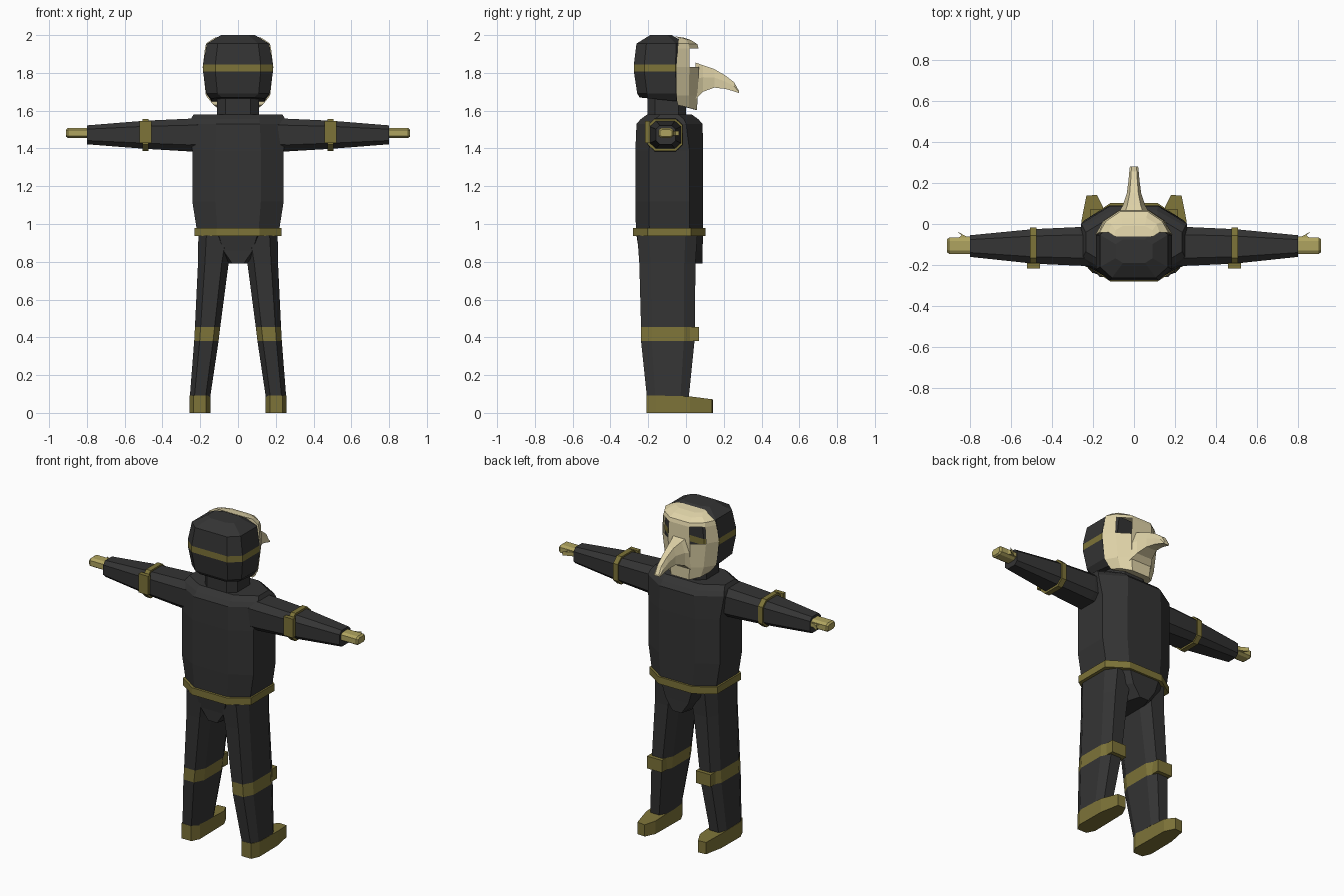
import bpy, bmesh


def material(name, rgb):
    m = bpy.data.materials.new(name)
    m.diffuse_color = (*rgb, 1)
    return m


CLOTH = material("charcoal cloth", (0.034, 0.034, 0.034))
STRAP = material("olive strap", (0.205, 0.172, 0.04))
GLOVE = material("pale olive glove", (0.43, 0.37, 0.115))
BONE = material("bone mask", (0.74, 0.65, 0.39))


def octagon(u0, u1, v0, v1, fu=0.6, fv=0.6):
    """Chamfered rectangle; fu and fv are the flat portions of its sides."""
    cu, cv, hu, hv = (u0 + u1) / 2, (v0 + v1) / 2, (u1 - u0) / 2, (v1 - v0) / 2
    pts = [(1, -fv), (1, fv), (fu, 1), (-fu, 1), (-1, fv), (-1, -fv), (-fu, -1), (fu, -1)]
    return [(cu + a * hu, cv + b * hv) for a, b in pts]


def flat(z, *args, tilt=0, **kw):
    """Horizontal octagon ring, optionally sloping along y."""
    return [(x, y, z + tilt * y) for x, y in octagon(*args, **kw)]


def upright(x, s, *args, **kw):
    """Octagon ring across the arm direction."""
    return [(s * x, y, z) for y, z in octagon(*args, **kw)]


def loft(name, rings, mats, rule=None, remove=None):
    """Skin closed rings, cap both ends, colour and remove faces by rule."""
    bm = bmesh.new()
    rows = [[bm.verts.new(p) for p in r] for r in rings]
    n = len(rows[0])
    for a, b in zip(rows, rows[1:]):
        for i in range(n):
            bm.faces.new((a[i], a[(i + 1) % n], b[(i + 1) % n], b[i]))
    bm.faces.new(rows[0])
    bm.faces.new(rows[-1])
    bmesh.ops.recalc_face_normals(bm, faces=bm.faces)
    if rule:
        for f in bm.faces:
            f.material_index = rule(f.calc_center_median(), f.normal)
    if remove:
        gone = [f for f in bm.faces if remove(f.calc_center_median(), f.normal)]
        bmesh.ops.delete(bm, geom=gone, context='FACES')
    me = bpy.data.meshes.new(name)
    bm.to_mesh(me)
    bm.free()
    for m in mats:
        me.materials.append(m)
    ob = bpy.data.objects.new(name, me)
    bpy.context.collection.objects.link(ob)
    return ob


def box(name, x0, x1, y0, y1, z0, z1, mat):
    ring = [(x0, y0), (x1, y0), (x1, y1), (x0, y1)]
    return loft(name, [[(x, y, z) for x, y in ring] for z in (z0, z1)], [mat])


# Torso, hips and belt
loft("torso", [
    flat(0.95, -0.215, 0.215, -0.265, 0.09, fu=0.5),
    flat(1.12, -0.242, 0.242, -0.268, 0.09, fu=0.5),
    flat(1.39, -0.242, 0.242, -0.268, 0.09, fu=0.5),
    flat(1.53, -0.258, 0.258, -0.262, 0.088, fu=0.45, fv=0.5),
    flat(1.555, -0.25, 0.25, -0.24, 0.065, fu=0.45, fv=0.5),
    flat(1.58, -0.235, 0.235, -0.205, 0.03, fu=0.5, fv=0.4)], [CLOTH])
loft("hips", [
    flat(0.79, -0.05, 0.05, -0.245, 0.088),
    flat(0.86, -0.13, 0.13, -0.25, 0.088),
    flat(0.96, -0.215, 0.215, -0.265, 0.09, fu=0.5)], [CLOTH])
loft("belt", [flat(z, -0.23, 0.23, -0.28, 0.102, fu=0.5) for z in (0.937, 0.98)], [STRAP])

# Neck and hood with a stripe
loft("neck", [flat(z, -0.11, 0.11, -0.205, 0.0) for z in (1.56, 1.69)], [CLOTH])
loft("hood", [
    flat(1.645, -0.14, 0.14, -0.245, 0.0, tilt=-0.1),
    flat(1.69, -0.168, 0.168, -0.258, 0.0, fu=0.65),
    flat(1.807, -0.185, 0.185, -0.276, 0.0, fu=0.65),
    flat(1.845, -0.185, 0.185, -0.276, 0.0, fu=0.65),
    flat(1.955, -0.165, 0.165, -0.262, 0.0, fu=0.65),
    flat(2.0, -0.09, 0.09, -0.19, -0.075)], [CLOTH, STRAP],
    rule=lambda c, n: int(1.81 < c.z < 1.84))


# Hollow mask with open eye windows on its angled faces
def mask_ring(w, m, f, yb, ym, yf, zb, zf):
    half = [(w, yb, zb), (m, ym, (zb + zf) / 2), (f, yf, zf)]
    return half + [(-x, y, z) for x, y, z in reversed(half)]


def eye_window(c, n):
    return 1.84 < c.z < 1.92 and abs(c.x) > 0.08 and c.y > 0.03


loft("mask", [
    mask_ring(0.13, 0.11, 0.06, -0.045, 0.015, 0.058, 1.63, 1.602),
    mask_ring(0.17, 0.13, 0.068, -0.05, 0.015, 0.062, 1.68, 1.68),
    mask_ring(0.187, 0.148, 0.074, -0.05, 0.018, 0.068, 1.83, 1.83),
    mask_ring(0.175, 0.142, 0.07, -0.045, 0.018, 0.066, 1.93, 1.93),
    mask_ring(0.168, 0.138, 0.068, -0.042, 0.012, 0.06, 1.957, 1.952),
    mask_ring(0.125, 0.11, 0.06, -0.04, 0.0, 0.03, 1.985, 1.972),
    mask_ring(0.095, 0.09, 0.055, -0.06, -0.03, -0.01, 1.993, 1.986)],
    [BONE], remove=eye_window)

# Curved beak: y, half width, bottom, top
beak = [(0.05, 0.078, 1.66, 1.855), (0.09, 0.055, 1.70, 1.84), (0.15, 0.035, 1.722, 1.82),
        (0.21, 0.027, 1.715, 1.785), (0.255, 0.023, 1.702, 1.75), (0.28, 0.02, 1.693, 1.705)]
loft("beak", [[(-w, y, b), (w, y, b), (w, y, b + 0.55 * (t - b)), (0.6 * w, y, t),
               (-0.6 * w, y, t), (-w, y, b + 0.55 * (t - b))] for y, w, b, t in beak], [BONE])

for s, side in ((1, "right"), (-1, "left")):
    # Arm, elbow strap and buckle
    loft(side + "_arm", [
        upright(0.2, s, -0.205, -0.015, 1.385, 1.56),
        upright(0.27, s, -0.203, -0.015, 1.385, 1.557),
        upright(0.49, s, -0.193, -0.025, 1.398, 1.547),
        upright(0.8, s, -0.16, -0.055, 1.422, 1.522)], [CLOTH])
    loft(side + "_elbow_strap",
         [upright(x, s, -0.203, -0.018, 1.387, 1.557) for x in (0.474, 0.506)], [STRAP])
    box(side + "_elbow_pad", s * 0.458, s * 0.522, -0.216, -0.19, 1.43, 1.545, STRAP)

    # Hand and thumb
    loft(side + "_hand", [
        upright(0.79, s, -0.146, -0.066, 1.455, 1.508),
        upright(0.9, s, -0.146, -0.066, 1.455, 1.508),
        upright(0.91, s, -0.138, -0.074, 1.462, 1.5)], [GLOVE])
    loft(side + "_thumb", [[(s * x, y, z) for x, y in ((0.8, -0.08), (0.86, -0.07),
                            (0.842, -0.058), (0.738 + 0.02, -0.034 - 0.03))]
                           for z in (1.468, 1.492)], [GLOVE])
    loft(side + "_thumb_tip", [[(s * x, y, z) for x, y in ((0.8, -0.07), (0.85, -0.07),
                                (0.84, -0.055), (0.862, -0.036))]
                               for z in (1.468, 1.492)], [GLOVE])

    # Leg with a painted knee band: z, inner x, outer x, back y, front y
    leg = [(0.085, 0.147, 0.255, -0.207, 0.015), (0.38, 0.103, 0.232, -0.238, 0.045),
           (0.455, 0.094, 0.228, -0.238, 0.047), (0.79, 0.05, 0.212, -0.247, 0.05),
           (0.94, 0.02, 0.21, -0.258, 0.06)]
    loft(side + "_leg", [[(s * x, y, zz) for x, y, zz in flat(z, a, b, c, d, fu=0.55)]
                         for z, a, b, c, d in leg], [CLOTH, STRAP],
         rule=lambda c, n: int(0.39 < c.z < 0.45))
    box(side + "_knee_pad", s * 0.115, s * 0.215, 0.02, 0.07, 0.38, 0.455, STRAP)

    # Boot with a lower, narrowing toe
    sole = [(0.17, -0.209), (0.235, -0.209), (0.257, -0.16), (0.255, 0.02), (0.232, 0.138),
            (0.18, 0.142), (0.15, 0.08), (0.146, -0.16)]
    loft(side + "_boot", [[(s * x, y, 0) for x, y in sole],
                          [(s * x, y, 0.092 if y < 0.01 else 0.09 - 0.13 * y)
                           for x, y in sole]], [STRAP])
